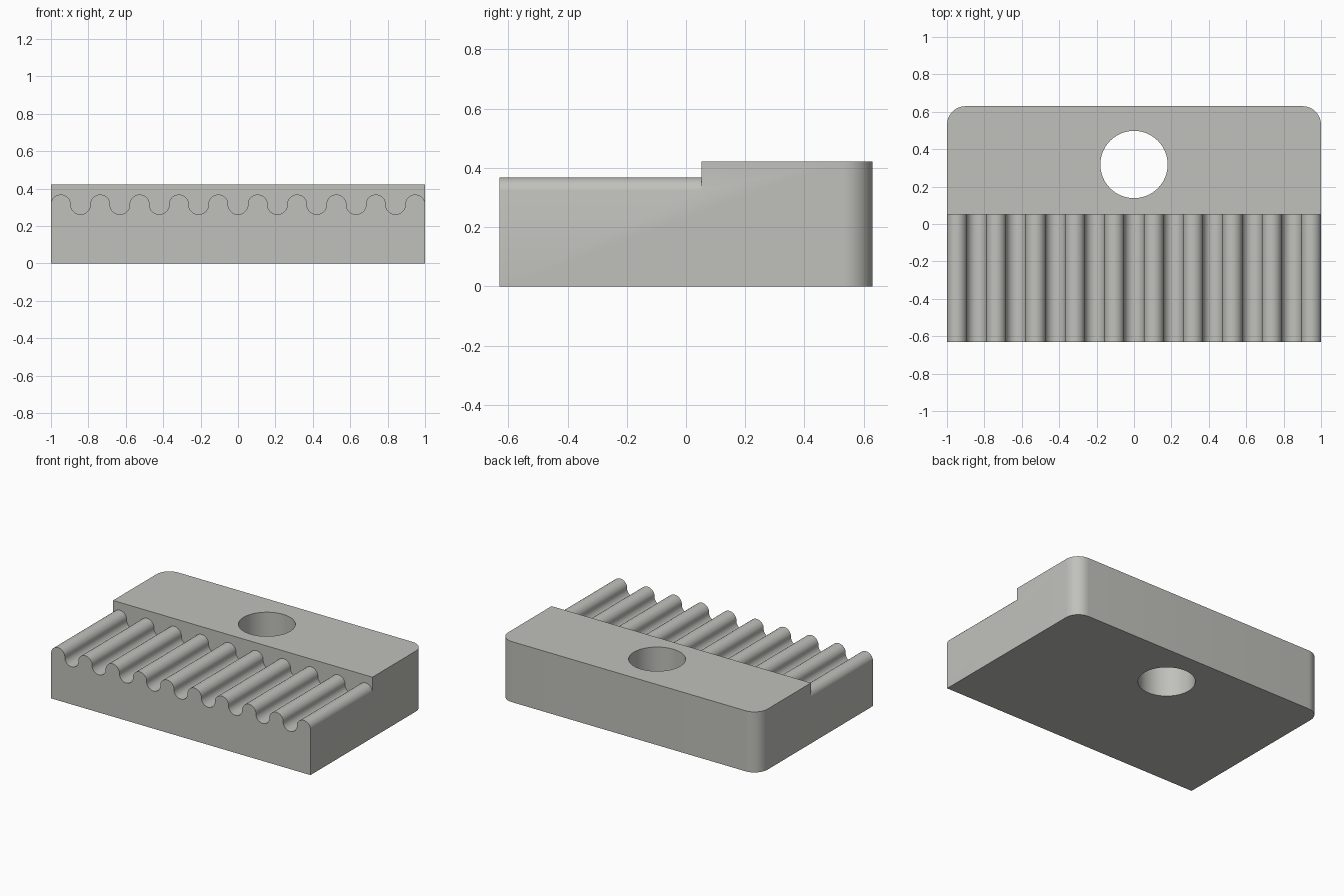
import bpy, bmesh, math

if "Cube" in bpy.data.objects:
    bpy.data.objects.remove(bpy.data.objects["Cube"])

HALF_Y, TOP, STEP_Y = 0.63, 0.422, 0.052
CREST, VALLEY, TEETH = 0.368, 0.262, 10
PITCH = 2 / (TEETH - 0.5)
RADIUS = 0.0535


def prism(name, points, axis, start, end):
    """Extrude a closed 2D outline along y (points are x, z) or z (points are x, y)."""
    bm = bmesh.new()
    place = (lambda a, b: (a, start, b)) if axis == 'y' else (lambda a, b: (a, b, start))
    face = bm.faces.new([bm.verts.new(place(a, b)) for a, b in points])
    moved = bmesh.ops.extrude_face_region(bm, geom=[face])['geom']
    shift = (0, end - start, 0) if axis == 'y' else (0, 0, end - start)
    bmesh.ops.translate(bm, vec=shift, verts=[v for v in moved if isinstance(v, bmesh.types.BMVert)])
    bmesh.ops.recalc_face_normals(bm, faces=bm.faces)
    mesh = bpy.data.meshes.new(name)
    bm.to_mesh(mesh)
    bm.free()
    obj = bpy.data.objects.new(name, mesh)
    bpy.context.collection.objects.link(obj)
    return obj


def arc(cx, cy, r, a0, a1, n):
    return [(cx + r * math.cos(math.radians(a0 + (a1 - a0) * i / n)),
             cy + r * math.sin(math.radians(a0 + (a1 - a0) * i / n))) for i in range(n + 1)]


# Clamp body: rectangle with two rounded back corners
R = 0.1
outline = [(-1, -HALF_Y), (1, -HALF_Y)]
outline += arc(1 - R, HALF_Y - R, R, 0, 90, 12) + arc(R - 1, HALF_Y - R, R, 90, 180, 12)
body = prism("clamp_plate", outline, 'z', 0, TOP)

# Cutter for the toothed step: alternating round crests and valleys
edge = math.degrees(math.acos(PITCH / 4 / RADIUS))
wave = []
for i in range(TEETH):
    x = (i - (TEETH - 1) / 2) * PITCH
    wave += arc(x, CREST - RADIUS, RADIUS, 180 - edge, edge, 16)
    if i < TEETH - 1:
        wave += arc(x + PITCH / 2, VALLEY + RADIUS, RADIUS, 180 + edge, 360 - edge, 16)
wave = [(-1.1, wave[0][1])] + wave + [(1.1, wave[-1][1]), (1.1, 0.6), (-1.1, 0.6)]
teeth_cutter = prism("teeth_cutter", wave, 'y', -0.8, STEP_Y)

# Cutter for the bolt hole
hole_cutter = prism("hole_cutter", arc(0, 0.318, 0.18, 0, 354.375, 63), 'z', -0.1, 0.6)

bpy.context.view_layer.objects.active = body
body.select_set(True)
for cutter in (teeth_cutter, hole_cutter):
    mod = body.modifiers.new(cutter.name, 'BOOLEAN')
    mod.operation, mod.solver, mod.object = 'DIFFERENCE', 'EXACT', cutter
    bpy.ops.object.modifier_apply(modifier=mod.name)
    bpy.data.objects.remove(cutter)

# Plain metal grey
metal = bpy.data.materials.new("light_grey_metal")
metal.diffuse_color = (0.53, 0.53, 0.50, 1)
metal.use_nodes = True
metal.node_tree.nodes["Principled BSDF"].inputs["Base Color"].default_value = metal.diffuse_color
body.data.materials.clear()
body.data.materials.append(metal)
bpy.ops.object.shade_smooth_by_angle(angle=math.radians(30))
